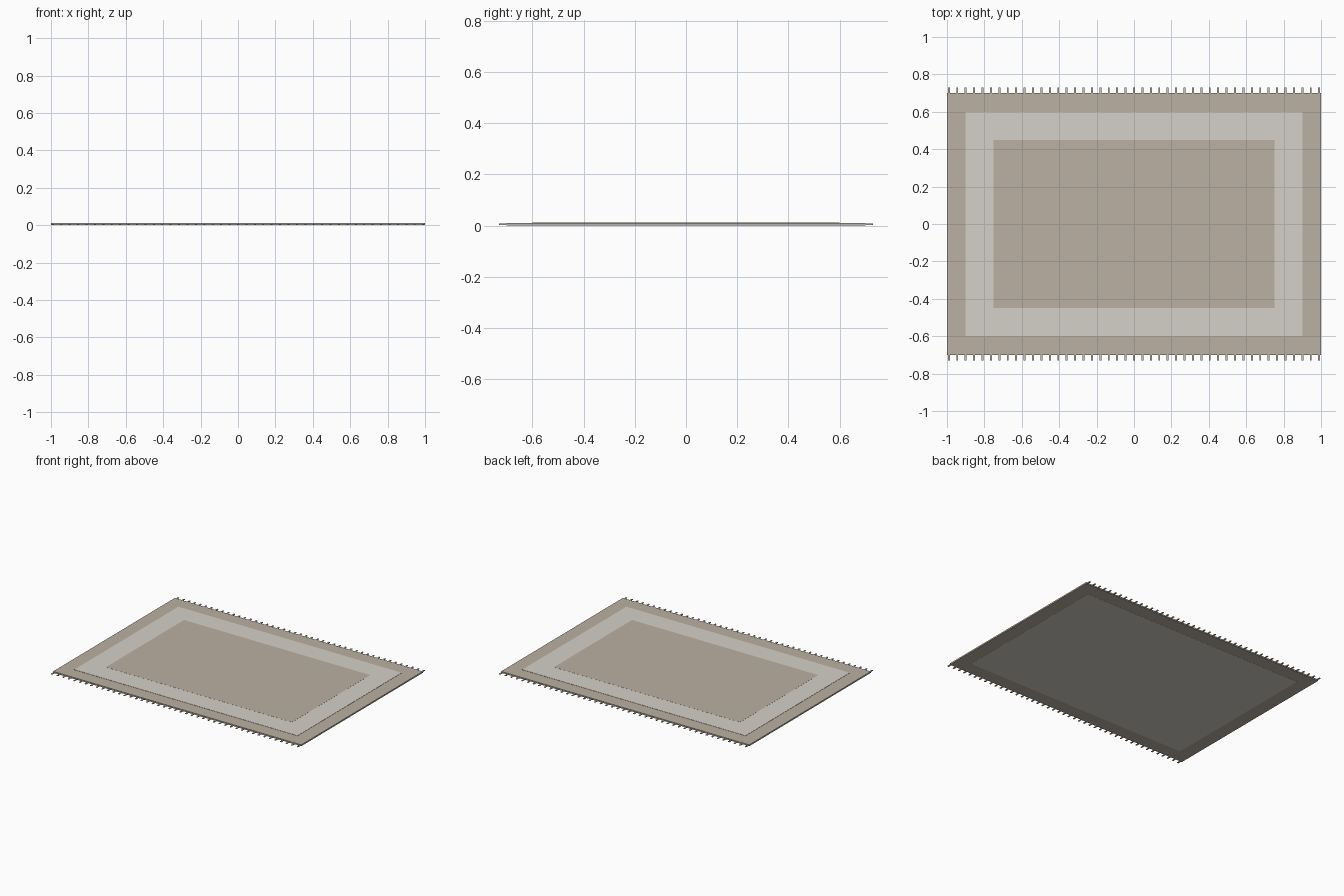
import bpy, bmesh
from mathutils import Matrix

if "Cube" in bpy.data.objects:
    bpy.data.objects.remove(bpy.data.objects["Cube"])


def material(name, color):
    m = bpy.data.materials.new(name)
    m.diffuse_color = (*color, 1)
    m.use_nodes = True
    m.node_tree.nodes["Principled BSDF"].inputs["Base Color"].default_value = m.diffuse_color
    return m


def add_box(bm, center, size):
    mat = Matrix.Translation(center) @ Matrix.Diagonal((*size, 1))
    bmesh.ops.create_cube(bm, size=1, matrix=mat)


def boxes(name, items, mat):
    bm = bmesh.new()
    for center, size in items:
        add_box(bm, center, size)
    me = bpy.data.meshes.new(name)
    bm.to_mesh(me)
    bm.free()
    me.materials.append(mat)
    ob = bpy.data.objects.new(name, me)
    bpy.context.collection.objects.link(ob)
    return ob


tan = material("tan_wool", (0.50, 0.44, 0.36))
cream = material("cream_wool", (0.66, 0.64, 0.58))
thread = material("fringe_thread", (0.62, 0.58, 0.50))

# Woven layers: outer border, light band, centre field
boxes("rug_border", [((0, 0, 0.0058), (2.0, 1.4, 0.0104))], tan)
boxes("rug_light_band", [((0, 0, 0.0063), (1.8, 1.2, 0.0126))], cream)
boxes("rug_centre_field", [((0, 0, 0.0067), (1.5, 0.9, 0.0128))], tan)

# Fringe tassels along both long edges
tassels = [((-0.99 + 0.045 * i, s * 0.714, 0.005), (0.01, 0.032, 0.005))
           for s in (-1, 1) for i in range(45)]
boxes("fringe", tassels, thread)
